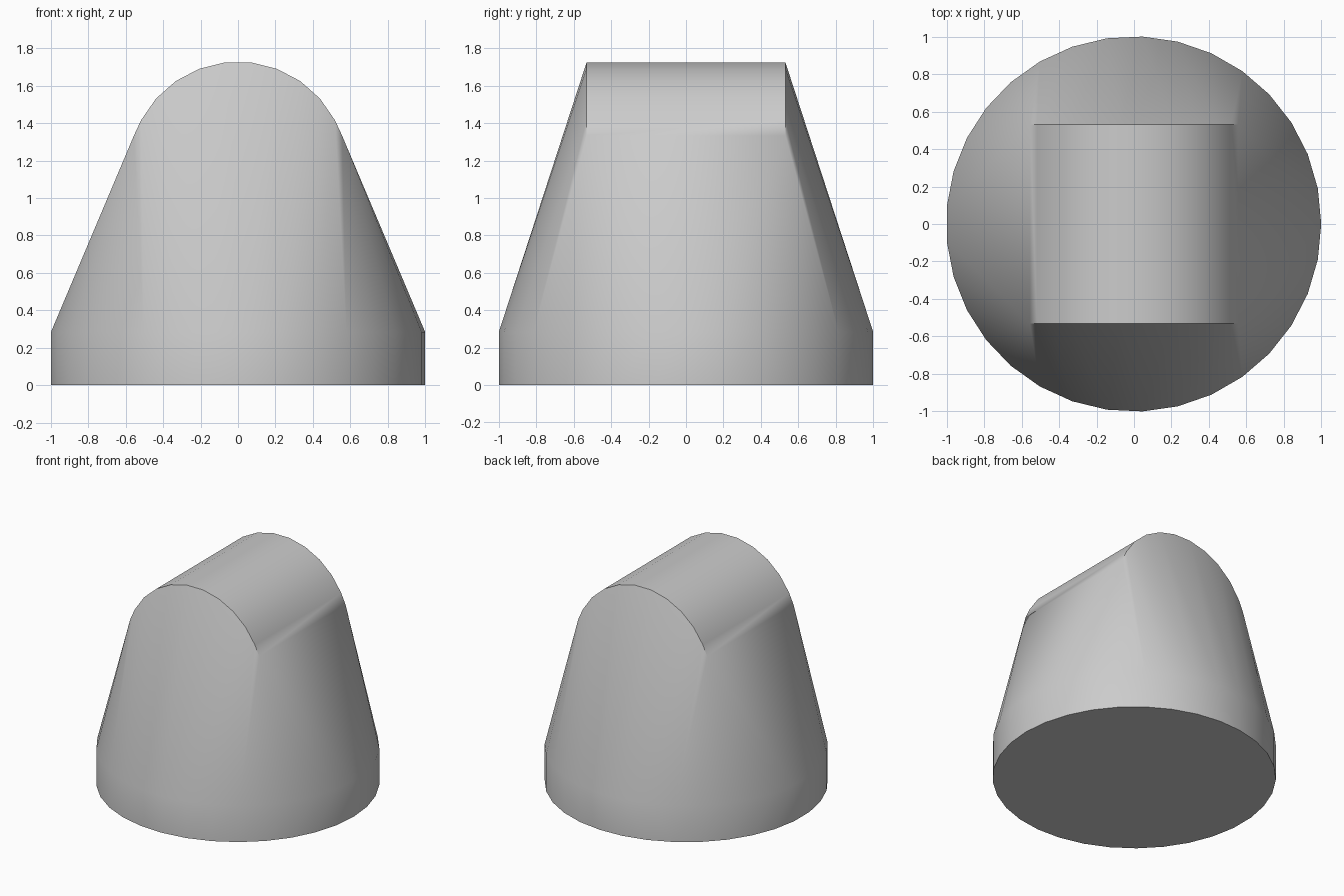
import bpy
import bmesh
from math import sin, cos, pi, radians

cube = bpy.data.objects.get("Cube")
if cube:
    bpy.data.objects.remove(cube, do_unlink=True)

# Dimensions
BASE_SIDES, BASE_R, RIM_Z = 33, 1.002, 0.283
ARCH_SIDES, ARCH_R, ARCH_CZ, ARCH_Y = 26, 0.585, 1.143, 0.532

bm = bmesh.new()

# Round base: bottom ring and rim ring
for z in (0, RIM_Z):
    for i in range(BASE_SIDES):
        a = 2 * pi * i / BASE_SIDES
        bm.verts.new((BASE_R * cos(a) - 0.002, BASE_R * sin(a), z))

# Rounded ridge: arch profile, mirrored left to right, at both ends
step = 2 * pi / ARCH_SIDES
arch = [(ARCH_R * sin(step * (i + 0.5)), ARCH_CZ + ARCH_R * cos(step * (i + 0.5)))
        for i in range(5)]
arch.append((0.556, 1.333))
for y in (-ARCH_Y, ARCH_Y):
    for side in (-1, 1):
        for x, z in arch:
            bm.verts.new((side * x, y, z))

# Skin the base and the ridge together
hull = bmesh.ops.convex_hull(bm, input=bm.verts[:])
loose = [v for v in bm.verts if not v.link_faces]
bmesh.ops.delete(bm, geom=loose, context='VERTS')
bmesh.ops.dissolve_limit(bm, angle_limit=radians(0.1),
                         verts=bm.verts[:], edges=bm.edges[:])
bmesh.ops.recalc_face_normals(bm, faces=bm.faces[:])

mesh = bpy.data.meshes.new("tapered_body")
bm.to_mesh(mesh)
bm.free()
body = bpy.data.objects.new("tapered_body", mesh)
bpy.context.collection.objects.link(body)

# Plain grey material
grey = bpy.data.materials.new("light_grey")
grey.use_nodes = True
color = (0.6, 0.6, 0.6, 1)
grey.diffuse_color = color
grey.node_tree.nodes["Principled BSDF"].inputs["Base Color"].default_value = color
mesh.materials.append(grey)

# Smooth sides, crisp arch ends and bottom edge
bpy.ops.object.select_all(action='DESELECT')
body.select_set(True)
bpy.context.view_layer.objects.active = body
bpy.ops.object.shade_smooth_by_angle(angle=radians(30))
